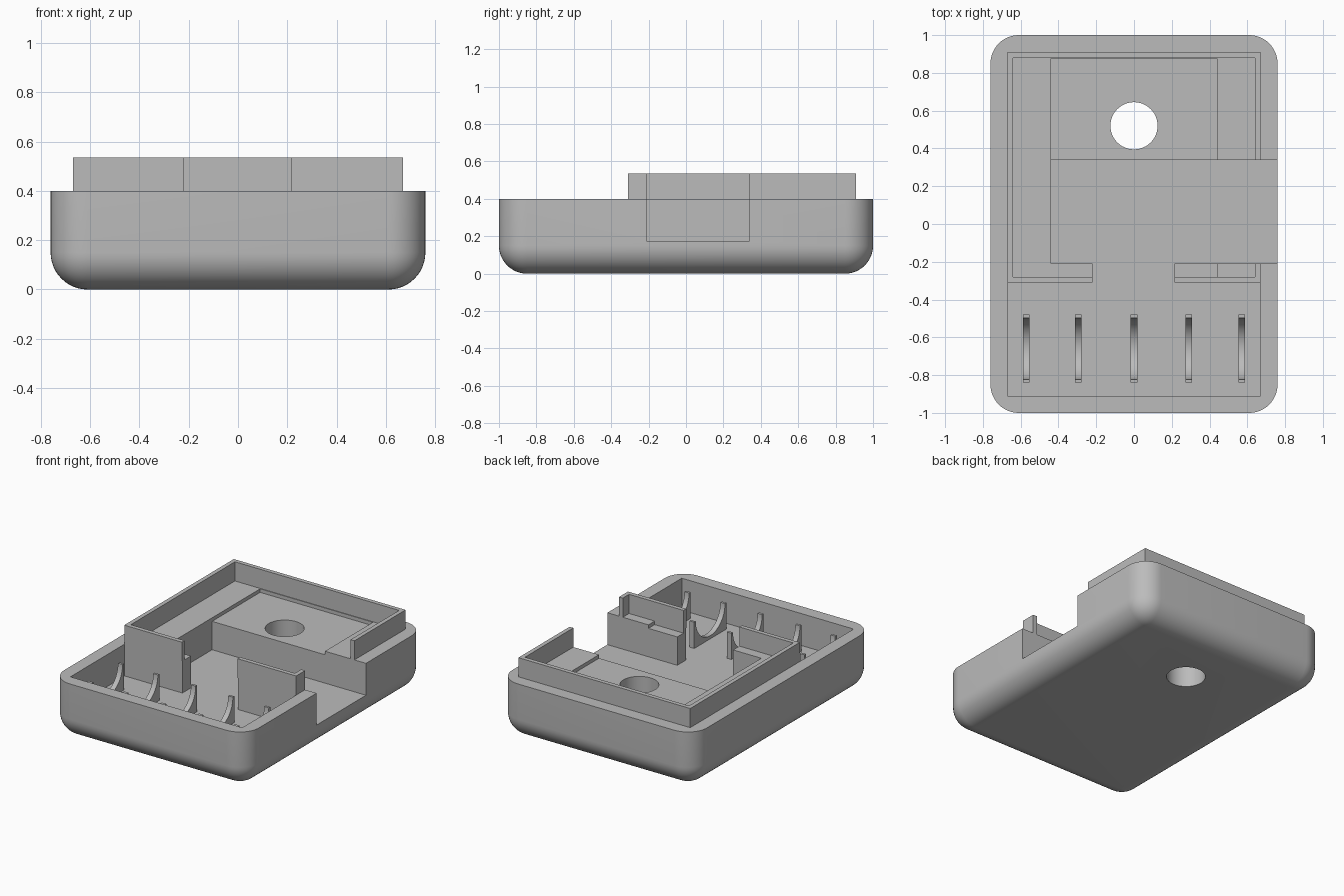
import bpy, bmesh, math
from mathutils import Matrix

if "Cube" in bpy.data.objects:
    bpy.data.objects.remove(bpy.data.objects["Cube"], do_unlink=True)

grey = bpy.data.materials.new("plain_grey")
grey.use_nodes = True
colour = (0.5, 0.5, 0.5, 1)
grey.diffuse_color = colour
grey.node_tree.nodes["Principled BSDF"].inputs["Base Color"].default_value = colour


def add_object(name, bm):
    bmesh.ops.recalc_face_normals(bm, faces=bm.faces)
    mesh = bpy.data.meshes.new(name)
    bm.to_mesh(mesh)
    bm.free()
    mesh.materials.append(grey)
    obj = bpy.data.objects.new(name, mesh)
    bpy.context.collection.objects.link(obj)
    return obj


def box_mesh(x, y, z):
    bm = bmesh.new()
    bmesh.ops.create_cube(bm, size=1)
    for v in bm.verts:
        v.co = [r[0] if c < 0 else r[1] for c, r in zip(v.co, (x, y, z))]
    return bm


def box(name, x, y, z):
    return add_object(name, box_mesh(x, y, z))


def select_only(obj):
    bpy.ops.object.select_all(action="DESELECT")
    obj.select_set(True)
    bpy.context.view_layer.objects.active = obj


def cut(target, cutter):
    cutter.hide_render = True
    select_only(target)
    mod = target.modifiers.new("cut", "BOOLEAN")
    mod.operation = "DIFFERENCE"
    mod.solver = "EXACT"
    mod.object = cutter
    bpy.ops.object.modifier_apply(modifier=mod.name)
    bpy.data.objects.remove(cutter, do_unlink=True)


FLOOR, DECK, SUNK, TOP = 0.175, 0.4, 0.375, 0.535

# Tray body with rounded sides and bottom, flat on top
bm = box_mesh((-0.76, 0.76), (-1, 1), (0, DECK))
edges = [e for e in bm.edges if min(v.co.z for v in e.verts) < 0.1]
bmesh.ops.bevel(bm, geom=edges, offset=0.15, segments=12, profile=0.5, affect="EDGES")
body = add_object("tray_body", bm)

# Raised rim block standing on the deck
rim = box("raised_rim", (-0.67, 0.67), (-0.31, 0.91), (DECK, TOP))
cut(rim, box("rim_inside", (-0.64, 0.64), (-0.28, 0.88), (0.3, 1)))

# Front compartment, sunken deck panel and small step
cut(body, box("front_cavity", (-0.67, 0.67), (-0.91, -0.305), (FLOOR, 1)))
cut(body, box("sunken_panel", (-0.44, 0.44), (0.2, 0.875), (SUNK, 1)))
cut(body, box("small_step", (0.1, 0.44), (-0.28, -0.15), (SUNK, 1)))

# Side slot and front gap pass through both body and rim
for part in (body, rim):
    cut(part, box("side_slot", (-0.44, 1), (-0.21, 0.34), (FLOOR, 1)))
    cut(part, box("front_gap", (-0.22, 0.215), (-0.4, -0.1), (FLOOR, 1)))

# Round hole through the floor
bm = bmesh.new()
bmesh.ops.create_cone(bm, cap_ends=True, segments=48, radius1=0.125, radius2=0.125,
                      depth=2, matrix=Matrix.Translation((0, 0.52, 0)))
cut(body, add_object("hole", bm))

# Curved cradle ribs across the front compartment
RIB_Y, RIB_Z, RADIUS, HALF, THICK = -0.66, 0.36, 0.163, 0.18, 0.036
STEPS = 24
arc = [(RIB_Y - RADIUS * math.cos(math.pi * i / STEPS),
        RIB_Z - RADIUS * math.sin(math.pi * i / STEPS)) for i in range(STEPS + 1)]
for number, x in enumerate((-0.57, -0.295, 0, 0.29, 0.57), 1):
    bm = bmesh.new()
    # Strip of quads between the arc and the outer outline
    outer = [(RIB_Y - HALF, RIB_Z)] + [(p[0], FLOOR - 0.01) for p in arc[1:-1]]
    outer += [(RIB_Y + HALF, RIB_Z)]
    outer[1] = (RIB_Y - HALF, FLOOR - 0.01)
    outer[-2] = (RIB_Y + HALF, FLOOR - 0.01)
    inner_v = [bm.verts.new((x - THICK / 2, *p)) for p in arc]
    outer_v = [bm.verts.new((x - THICK / 2, *p)) for p in outer]
    for i in range(STEPS):
        bm.faces.new((inner_v[i], inner_v[i + 1], outer_v[i + 1], outer_v[i]))
    side = bmesh.ops.extrude_face_region(bm, geom=bm.faces[:])
    moved = [g for g in side["geom"] if isinstance(g, bmesh.types.BMVert)]
    bmesh.ops.translate(bm, verts=moved, vec=(THICK, 0, 0))
    rib = add_object(f"cradle_rib_{number}", bm)
    select_only(rib)
    bpy.ops.object.shade_smooth_by_angle(angle=math.radians(30))

select_only(body)
bpy.ops.object.shade_smooth_by_angle(angle=math.radians(30))
